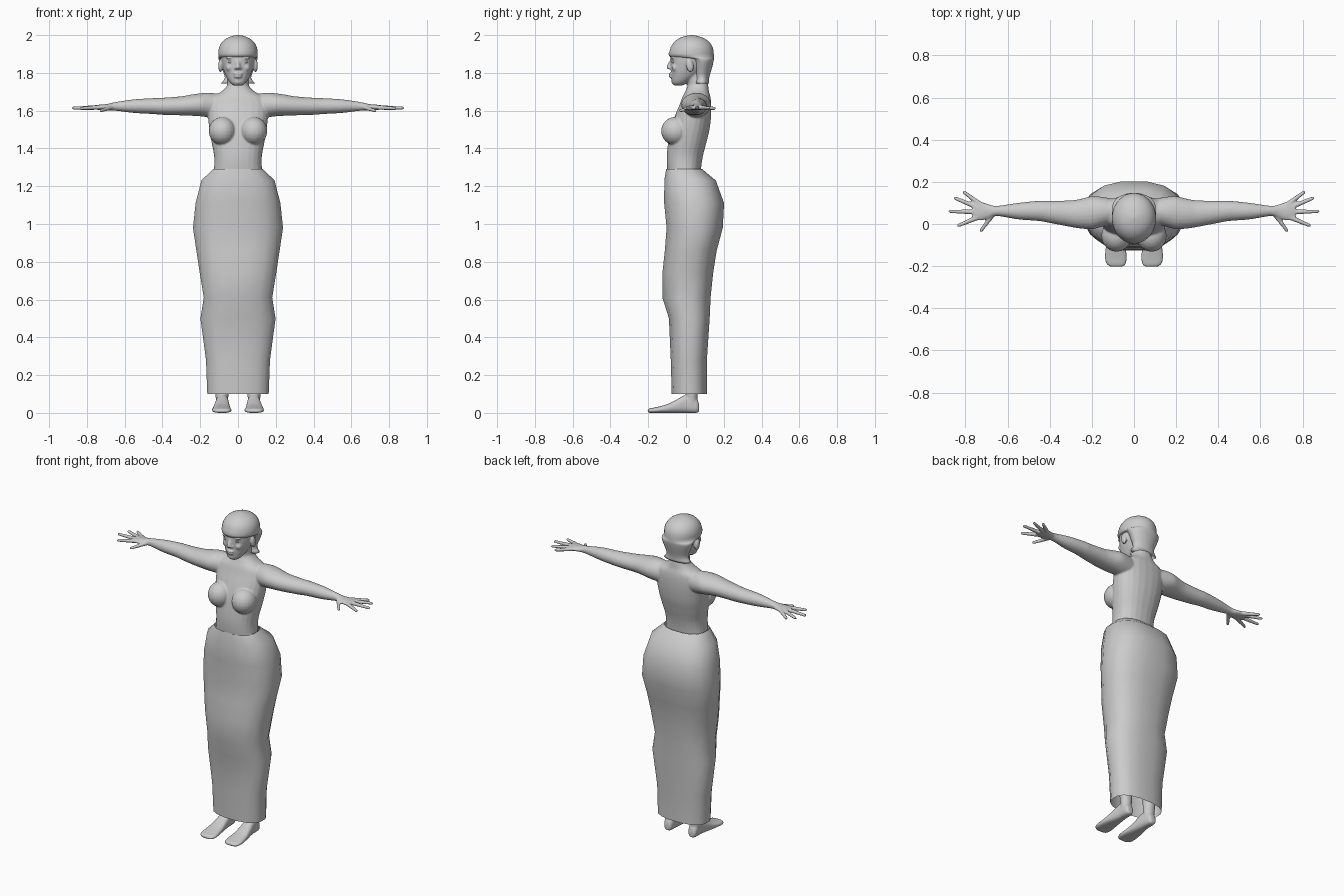
import bpy, bmesh, math
from mathutils import Matrix, Vector


def spline(rows, steps):
    """Catmull-Rom interpolation between cross-section rows."""
    out = []
    for i in range(len(rows) - 1):
        p = [rows[max(0, min(len(rows) - 1, i + k))] for k in (-1, 0, 1, 2)]
        for s in range(steps):
            t = s / steps
            out.append([0.5 * (2 * b + (c - a) * t + (2*a - 5*b + 4*c - d) * t*t
                               + (3*b - a - 3*c + d) * t**3) for a, b, c, d in zip(*p)])
    return out + [list(rows[-1])]


def loft(bm, rows, axis='z', sides=24, steps=4, power=2.0, caps=True, side=1):
    """Rows are (position on axis, u min, u max, v min, v max)."""
    rings = []
    for t, u0, u1, v0, v1 in spline(rows, steps):
        ring = []
        for k in range(sides):
            a = 2 * math.pi * (k + 0.5) / sides
            c, s = math.cos(a), math.sin(a)
            u = (u0 + u1) / 2 + (u1 - u0) / 2 * math.copysign(abs(c) ** (2 / power), c)
            v = (v0 + v1) / 2 + (v1 - v0) / 2 * math.copysign(abs(s) ** (2 / power), s)
            x, y, z = {'z': (u, v, t), 'x': (t, u, v), 'y': (u, t, v)}[axis]
            ring.append(bm.verts.new((x * side, y, z)))
        rings.append(ring)
    for a, b in zip(rings, rings[1:]):
        for k in range(sides):
            n = (k + 1) % sides
            bm.faces.new((a[k], a[n], b[n], b[k]))
    if caps:
        bm.faces.new(rings[0])
        bm.faces.new(rings[-1])


def ball(bm, pos, size, tilt=0.0):
    m = Matrix.Translation(pos) @ Matrix.Rotation(tilt, 4, 'X') @ Matrix.Diagonal((*size, 1))
    bmesh.ops.create_uvsphere(bm, u_segments=20, v_segments=12, radius=1, matrix=m)


def finger(bm, a, b, r0, r1):
    a, b = Vector(a), Vector(b)
    d = b - a
    m = Matrix.Translation((a + b) / 2) @ d.to_track_quat('Z', 'Y').to_matrix().to_4x4()
    bmesh.ops.create_cone(bm, cap_ends=True, segments=12, radius1=r0, radius2=r1,
                          depth=d.length, matrix=m)
    ball(bm, b, (r1, r1, r1))


def sym(rows):
    """(z, half width, y min, y max) -> full row."""
    return [(z, -w, w, a, b) for z, w, a, b in rows]


def finish(bm, name):
    bmesh.ops.recalc_face_normals(bm, faces=bm.faces[:])
    me = bpy.data.meshes.new(name)
    bm.to_mesh(me)
    bm.free()
    me.polygons.foreach_set("use_smooth", [True] * len(me.polygons))
    ob = bpy.data.objects.new(name, me)
    bpy.context.collection.objects.link(ob)
    return ob


# Body: overlapping volumes fused into one smooth skin
bm = bmesh.new()
# torso and neck
loft(bm, sym([(1.10, .17, -.09, .13), (1.22, .14, -.09, .08), (1.29, .128, -.10, .08),
              (1.36, .127, -.102, .09), (1.43, .14, -.095, .108), (1.50, .152, -.083, .125),
              (1.57, .16, -.06, .133), (1.63, .163, -.035, .134), (1.67, .145, -.02, .13),
              (1.70, .09, -.005, .122), (1.73, .06, .008, .118), (1.76, .055, .005, .112),
              (1.82, .055, -.01, .10)]), power=2.3)
# head
loft(bm, sym([(1.733, .022, -.062, -.02), (1.748, .042, -.073, .01), (1.78, .062, -.078, .06),
              (1.82, .078, -.081, .10), (1.86, .087, -.083, .125), (1.90, .09, -.08, .13),
              (1.95, .08, -.06, .11), (1.975, .05, -.03, .08)]), power=2.2)
# nose, lips and chin
finger(bm, (0, -.074, 1.872), (0, -.091, 1.831), .008, .012)
ball(bm, (0, -.08, 1.795), (.024, .012, .006))
ball(bm, (0, -.079, 1.78), (.021, .012, .007))
ball(bm, (0, -.062, 1.752), (.02, .015, .014))
for s in (1, -1):
    # nostrils, brows, cheeks, ears
    ball(bm, (s * .011, -.083, 1.826), (.009, .011, .008))
    ball(bm, (s * .037, -.068, 1.879), (.026, .013, .007))
    ball(bm, (s * .042, -.058, 1.828), (.022, .018, .02))
    ball(bm, (s * .093, .02, 1.838), (.012, .02, .035), 0.2)
    # bust
    ball(bm, (s * .083, -.055, 1.492), (.072, .077, .075))
    # arm and palm
    loft(bm, [(.10, .0, .12, 1.56, 1.69), (.16, -.015, .13, 1.565, 1.695),
              (.20, -.025, .132, 1.57, 1.692), (.25, -.022, .12, 1.573, 1.685),
              (.30, -.014, .112, 1.575, 1.676), (.40, .005, .11, 1.578, 1.668),
              (.45, .014, .11, 1.582, 1.666), (.55, .022, .10, 1.588, 1.66),
              (.65, .038, .086, 1.60, 1.645), (.69, .026, .094, 1.602, 1.636),
              (.73, .016, .106, 1.604, 1.632), (.765, .022, .104, 1.606, 1.628)],
         axis='x', side=s)
    # thumb and fingers
    for x0, y0, x1, y1, z1 in [(.67, .045, .725, -.03, 1.60), (.745, .03, .832, -.007, 1.612),
                               (.75, .057, .872, .06, 1.614), (.745, .08, .848, .122, 1.614),
                               (.73, .094, .805, .15, 1.612)]:
        finger(bm, (s * x0, y0, 1.617), (s * x1, y1, z1), .0125, .0085)
    # leg
    loft(bm, [(.04, .055, .115, .0, .06), (.10, .05, .12, -.002, .062),
              (.18, .05, .128, -.01, .07), (.32, .045, .15, -.03, .085),
              (.50, .045, .145, -.05, .065), (.60, .035, .15, -.06, .07),
              (.90, .008, .185, -.075, .12), (1.15, .008, .17, -.08, .12)], side=s)
    # foot
    loft(bm, [(.07, .07, .10, .008, .04), (.055, .057, .112, 0, .075), (0, .05, .117, 0, .095),
              (-.05, .045, .125, 0, .07), (-.10, .04, .133, 0, .046), (-.16, .034, .138, 0, .03),
              (-.19, .04, .13, 0, .024), (-.203, .055, .11, .004, .018)],
         axis='y', power=2.6, side=s)
body = finish(bm, "body")
rm = body.modifiers.new("fuse", 'REMESH')
rm.mode, rm.voxel_size, rm.use_smooth_shade = 'VOXEL', 0.005, True
sm = body.modifiers.new("soften", 'SMOOTH')
sm.factor, sm.iterations = 0.5, 4

# Eyes
bm = bmesh.new()
for s in (1, -1):
    ball(bm, (s * .036, -.064, 1.858), (.017, .013, .008))
finish(bm, "eyes")

# Hair cap, flared at the nape
bm = bmesh.new()
loft(bm, sym([(1.745, .09, .045, .122), (1.775, .07, .045, .123), (1.82, .085, .035, .136),
              (1.86, .10, .025, .146), (1.876, .103, .0, .148), (1.886, .104, -.088, .148),
              (1.92, .104, -.086, .146), (1.95, .094, -.074, .135), (1.975, .073, -.05, .11),
              (1.99, .046, -.022, .08), (1.998, .02, .01, .048), (2.0, .004, .025, .033)]),
     sides=32, steps=2)
finish(bm, "hair")

# Long skirt: open low-poly tube
bm = bmesh.new()
loft(bm, sym([(.10, .165, -.077, .112), (.28, .172, -.082, .112), (.50, .202, -.092, .127),
              (.61, .184, -.127, .132), (.75, .207, -.126, .147), (.86, .224, -.114, .165),
              (.98, .242, -.105, .197), (1.11, .228, -.118, .204), (1.23, .197, -.117, .16),
              (1.29, .135, -.107, .088)]), sides=16, steps=1, power=2.5, caps=False)
finish(bm, "skirt")
